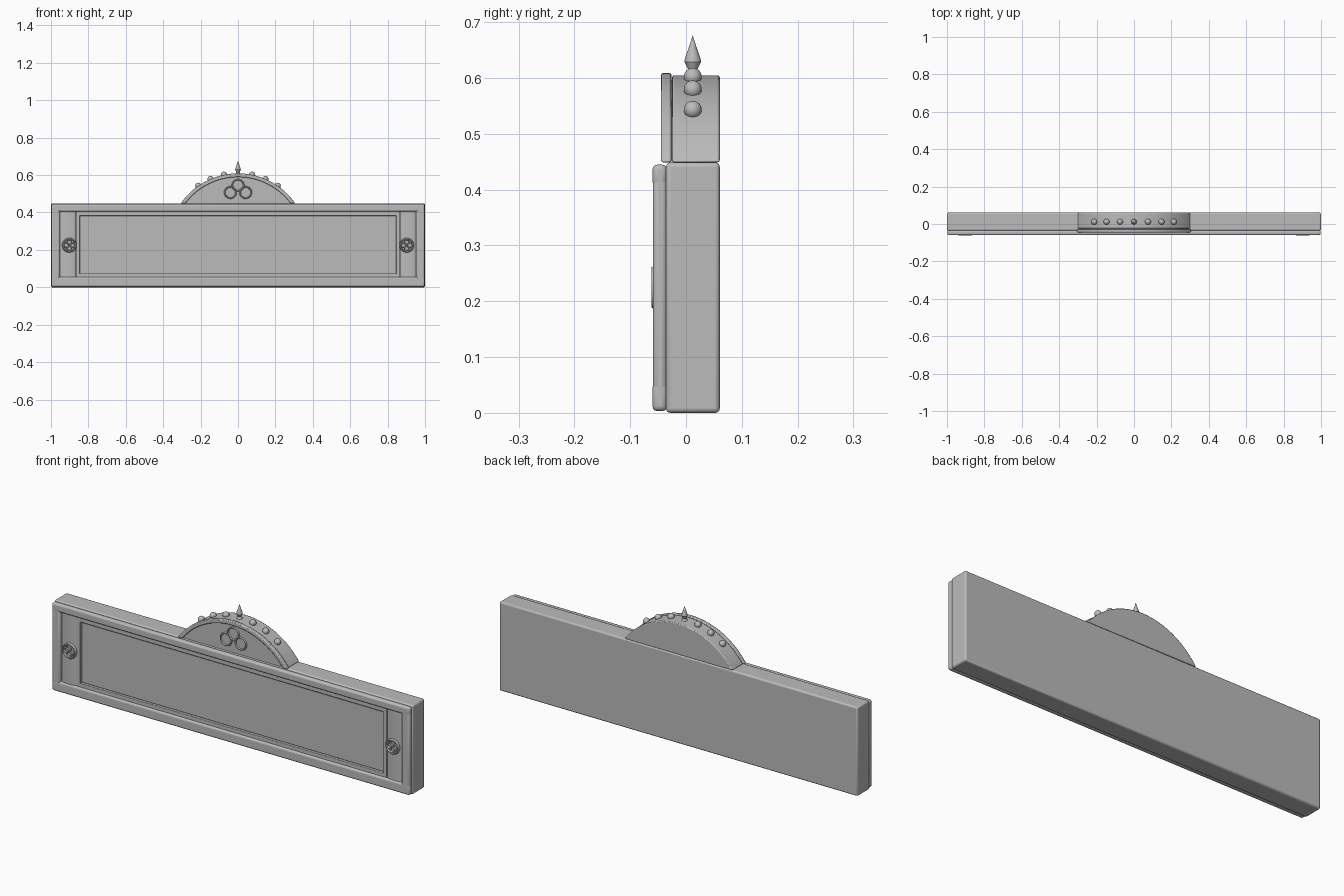
import bpy, bmesh, math
from mathutils import Vector

if "Cube" in bpy.data.objects:
    bpy.data.objects.remove(bpy.data.objects["Cube"])

gray = bpy.data.materials.new("stone_gray")
gray.diffuse_color = (0.5, 0.5, 0.5, 1)
gray.use_nodes = True
gray.node_tree.nodes["Principled BSDF"].inputs["Base Color"].default_value = gray.diffuse_color


def finish(name, bm, bevel=0, segs=3):
    bmesh.ops.recalc_face_normals(bm, faces=bm.faces[:])
    me = bpy.data.meshes.new(name)
    bm.to_mesh(me)
    bm.free()
    me.materials.append(gray)
    ob = bpy.data.objects.new(name, me)
    bpy.context.collection.objects.link(ob)
    if bevel:
        m = ob.modifiers.new("bevel", 'BEVEL')
        m.width, m.segments, m.limit_method = bevel, segs, 'ANGLE'
    bpy.ops.object.select_all(action='DESELECT')
    ob.select_set(True)
    bpy.context.view_layer.objects.active = ob
    bpy.ops.object.shade_smooth_by_angle(angle=math.radians(35))
    return ob


def box(name, x, y, z, bevel=0):
    bm = bmesh.new()
    bmesh.ops.create_cube(bm, size=1)
    for v in bm.verts:
        v.co = [a + (b - a) * (c + 0.5) for (a, b), c in zip((x, y, z), v.co)]
    return finish(name, bm, bevel)


def extrude_y(name, pts, y0, y1, bevel=0):
    # extrude an x-z outline along y
    bm = bmesh.new()
    f = bm.faces.new([bm.verts.new((x, y0, z)) for x, z in pts])
    r = bmesh.ops.extrude_face_region(bm, geom=[f])
    for v in r['geom']:
        if isinstance(v, bmesh.types.BMVert):
            v.co.y = y1
    return finish(name, bm, bevel, 2)


def lathe(name, prof, center, axis='Z', closed=False, n=32):
    # spin (radius, height) points round an axis
    bm = bmesh.new()
    c = Vector(center)
    rings = []
    for i in range(n):
        a = 2 * math.pi * i / n
        rings.append([bm.verts.new(c + (Vector((r * math.cos(a), r * math.sin(a), h)) if axis == 'Z'
                      else Vector((r * math.cos(a), h, r * math.sin(a))))) for r, h in prof])
    k = len(prof)
    for i in range(n):
        p, q = rings[i], rings[(i + 1) % n]
        for j in range(k if closed else k - 1):
            m = (j + 1) % k
            bm.faces.new((p[j], q[j], q[m], p[m]))
    bmesh.ops.remove_doubles(bm, verts=bm.verts[:], dist=1e-6)
    return finish(name, bm)


def ring(name, center, R, t, depth):
    prof = [(R + t * math.cos(a), depth * math.sin(a)) for a in
            [2 * math.pi * i / 10 for i in range(10)]]
    return lathe(name, prof, center, 'Y', True)


# main slab
box("body", (-1, 1), (-0.036, 0.0605), (0, 0.449), 0.008)

# raised front frame
box("frame_top", (-0.998, 0.998), (-0.06, -0.034), (0.405, 0.445), 0.009)
box("frame_bottom", (-0.998, 0.998), (-0.06, -0.034), (0.003, 0.055), 0.009)
for s, side in ((-1, "left"), (1, "right")):
    box("frame_" + side, sorted((s * 0.953, s * 0.998)), (-0.0595, -0.034), (0.02, 0.43), 0.009)

# central panel with a thin raised border
box("panel", (-0.842, 0.842), (-0.042, -0.03), (0.078, 0.378))
for z0, z1, n in ((0.05, 0.074, "bottom"), (0.382, 0.41, "top")):
    box("panel_border_" + n, (-0.864, 0.864), (-0.049, -0.03), (z0, z1), 0.003)
for s, n in ((-1, "left"), (1, "right")):
    box("panel_border_" + n, sorted((s * 0.846, s * 0.864)), (-0.049, -0.03), (0.06, 0.4), 0.003)

# side pilasters with round pierced rosettes
for s, side in ((-1, "left"), (1, "right")):
    bm = bmesh.new()
    prof = []
    for i in range(13):
        t = -1 + i / 6
        prof.append((s * 0.908 + 0.043 * t, -0.045 - 0.008 * math.sqrt(max(0, 1 - t * t))))
    prof += [(s * 0.908 + 0.043, -0.03), (s * 0.908 - 0.043, -0.03)]
    lo = [bm.verts.new((x, y, 0.05)) for x, y in prof]
    hi = [bm.verts.new((x, y, 0.41)) for x, y in prof]
    for i in range(len(prof)):
        j = (i + 1) % len(prof)
        bm.faces.new((lo[i], lo[j], hi[j], hi[i]))
    bm.faces.new(lo)
    bm.faces.new(hi)
    finish("pilaster_" + side, bm)
    cx, cz = s * 0.902, 0.225
    ring("rosette_rim_" + side, (cx, -0.054, cz), 0.034, 0.005, 0.0085)
    for k in range(4):
        a = math.pi / 2 * k
        ring("rosette_loop_%s_%d" % (side, k),
             (cx + 0.0165 * math.cos(a), -0.054, cz + 0.0165 * math.sin(a)), 0.0125, 0.003, 0.0075)

# arched crest
CZ = 0.237


def arc(R, n=48, z0=0.449):
    a0 = math.acos((z0 - CZ) / R)
    return [(R * math.sin(a0 * (2 * i / n - 1)), CZ + R * math.cos(a0 * (2 * i / n - 1)))
            for i in range(n + 1)]


extrude_y("crest", arc(0.368), -0.025, 0.0605, 0.004)
extrude_y("crest_face", arc(0.360), -0.035, -0.02)
extrude_y("crest_rim", arc(0.372) + arc(0.352)[::-1], -0.045, -0.026, 0.004)

# three rings on the crest
for i, (x, z) in enumerate(((0, 0.546), (-0.041, 0.507), (0.041, 0.507))):
    ring("crest_ring_%d" % i, (x, -0.036, z), 0.030, 0.004, 0.006)

# balls along the arch
for s in (-1, 1):
    for k in (1, 2, 3):
        a = math.radians(11.6 * k)
        bm = bmesh.new()
        bmesh.ops.create_uvsphere(bm, u_segments=20, v_segments=12, radius=0.016)
        bmesh.ops.translate(bm, verts=bm.verts[:],
                            vec=(s * 0.373 * math.sin(a), 0.012, CZ + 0.373 * math.cos(a)))
        finish("crest_ball_%d_%s" % (k, "left" if s < 0 else "right"), bm)

# top spike
lathe("spike", [(0, 0.595), (0.013, 0.597), (0.014, 0.605), (0.008, 0.615), (0.015, 0.629),
                (0.014, 0.635), (0.006, 0.658), (0, 0.677)], (0, 0.012, 0), n=20)
